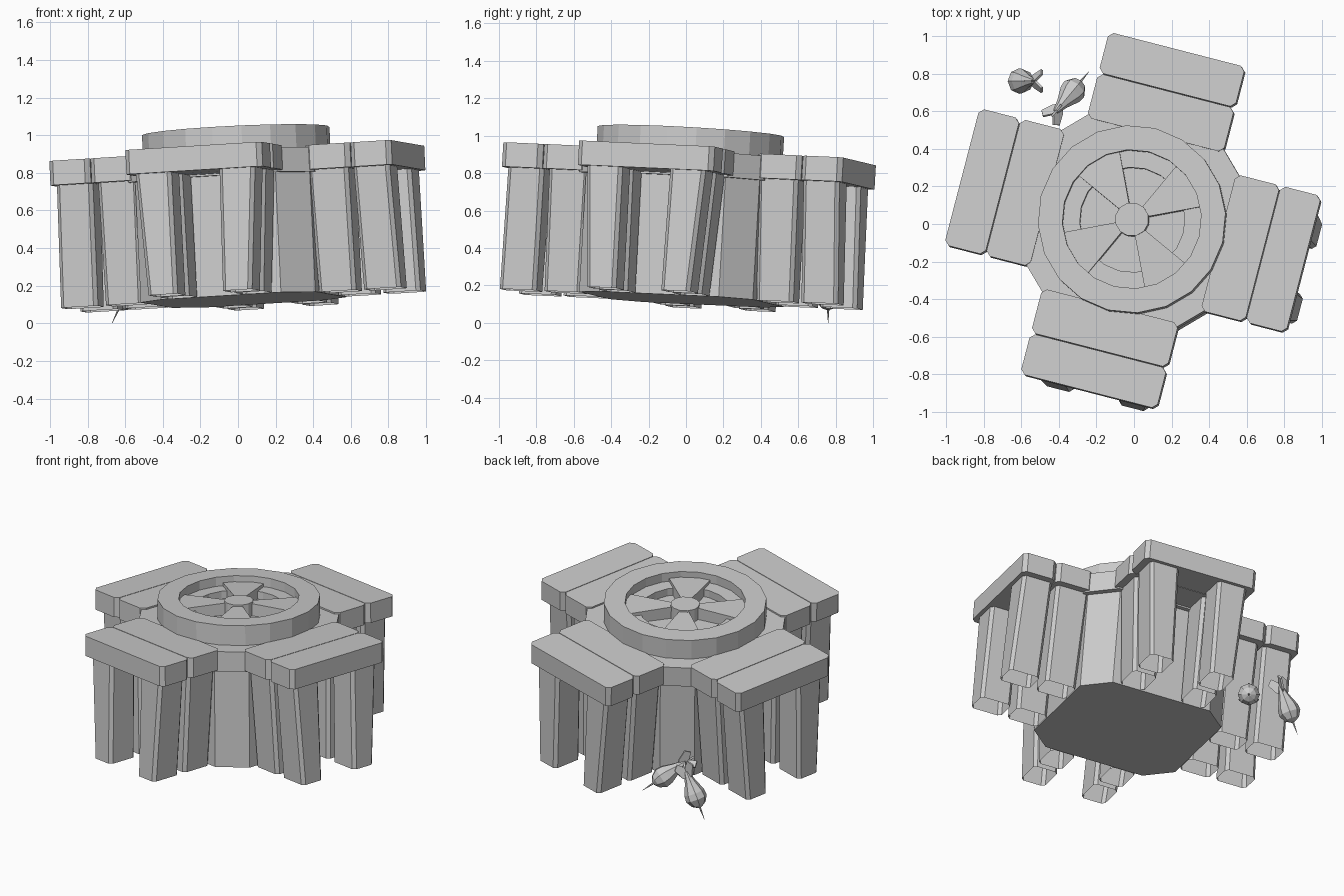
import bpy, bmesh
from math import sin, cos, pi, radians
from mathutils import Matrix, Vector

cube = bpy.data.objects.get("Cube")
if cube:
    bpy.data.objects.remove(cube)

grey = bpy.data.materials.new("light_grey")
grey.use_nodes = True
grey.diffuse_color = (0.6, 0.6, 0.6, 1)
grey.node_tree.nodes["Principled BSDF"].inputs["Base Color"].default_value = (0.6, 0.6, 0.6, 1)

# The table leans a little and is turned on its foot
up = Vector((-0.047, 0.057, 1)).normalized()
lean = Vector((0, 0, 1)).rotation_difference(up).to_matrix().to_4x4()
TABLE = Matrix.Translation((0.03, -0.025, 0.125)) @ lean @ Matrix.Rotation(radians(-14.5), 4, "Z")


def loft(name, rings, matrix, open_bottom=False):
    """Skin a stack of equal-length point rings and cap the ends."""
    bm = bmesh.new()
    loops = [[bm.verts.new(p) for p in ring] for ring in rings]
    for a, b in zip(loops, loops[1:]):
        for i in range(len(a)):
            j = (i + 1) % len(a)
            bm.faces.new((a[i], a[j], b[j], b[i]))
    if not open_bottom:
        bm.faces.new(loops[0])
    bm.faces.new(loops[-1])
    bmesh.ops.recalc_face_normals(bm, faces=bm.faces)
    mesh = bpy.data.meshes.new(name)
    bm.to_mesh(mesh)
    bm.free()
    mesh.materials.append(grey)
    obj = bpy.data.objects.new(name, mesh)
    bpy.context.collection.objects.link(obj)
    obj.matrix_world = matrix


def circle(r, z, n):
    return [(r * cos(2 * pi * i / n), r * sin(2 * pi * i / n), z) for i in range(n)]


def lathe(name, profile, n, matrix):
    loft(name, [circle(r, z, n) for r, z in profile], matrix)


def cut_rect(x0, x1, y0, y1, z, c):
    """Rectangle with its four corners cut off by c."""
    return [(x0 + c, y0, z), (x1 - c, y0, z), (x1, y0 + c, z), (x1, y1 - c, z),
            (x1 - c, y1, z), (x0 + c, y1, z), (x0, y1 - c, z), (x0, y0 + c, z)]


def prism(name, a, c, z0, z1):
    loft(name, [cut_rect(-a, a, -a, a, z, c) for z in (z0, z1)], TABLE)


# Central pedestal and its overhanging top
prism("pedestal", 0.48, 0.15, 0, 0.66)
prism("pedestal_top", 0.51, 0.16, 0.64, 0.77)

# Round rim with a ledge and a sunken floor
lathe("round_rim", [(0.5, 0.765), (0.5, 0.9), (0.37, 0.9), (0.37, 0.84),
                    (0.28, 0.84), (0.28, 0.79), (0.02, 0.79)], 20, TABLE)
lathe("hub", [(0.09, 0.78), (0.09, 0.88)], 12, TABLE)


def sector(z_in, z_out, half):
    arc = [half * (k / 2 - 1) for k in range(5)]
    outer = [(0.375 * cos(t), 0.375 * sin(t), z_out) for t in arc]
    inner = [(0.07 * cos(t), 0.07 * sin(t), z_in) for t in reversed(arc)]
    return outer + inner


for k in range(4):
    turn = TABLE @ Matrix.Rotation(radians(45 + 90 * k), 4, "Z")
    loft(f"spoke_{k + 1}", [sector(0.78, 0.78, radians(20)), sector(0.87, 0.86, radians(20))], turn)

# Four benches, each of two planks on four hollow tapering legs
for k, side in enumerate(("left", "back", "right", "front")):
    turn = TABLE @ Matrix.Rotation(k * pi / 2, 4, "Z")
    for row, r0, r1, splay in (("inner", 0.47, 0.713, 0), ("outer", 0.717, 0.94, 0.02)):
        loft(f"{side}_{row}_plank",
             [cut_rect(r0, r1, -0.375, 0.375, z, 0.025) for z in (0.65, 0.78)], turn)
        for tag, s in (("a", 0.23), ("b", -0.23)):
            top = cut_rect(r0, r1 - 0.025, s - 0.098, s + 0.098, 0.66, 0.02)
            foot = cut_rect(r0 + 0.015, r1 - 0.025 + splay, s * 0.89 - 0.08, s * 0.89 + 0.08, 0, 0.02)
            loft(f"{side}_{row}_leg_{tag}", [foot, top], turn, open_bottom=True)


# Two darts lying by the benches
def dart(name, tip, tail):
    tip, axis = Vector(tip), Vector(tail) - Vector(tip)
    frame = Matrix.Translation(tip) @ axis.to_track_quat("Z", "Y").to_matrix().to_4x4()
    lathe(name + "_spike", [(0.001, 0), (0.008, 0.1)], 6, frame)
    lathe(name + "_body", [(0.012, 0.08), (0.045, 0.1), (0.068, 0.14), (0.064, 0.18),
                           (0.035, 0.25), (0.014, 0.32)], 8, frame)
    # Leaf-shaped flights
    leaf = [(0, 0.26), (0.04, 0.29), (0.07, 0.35), (0.04, 0.38), (0, 0.34)]
    for k in range(3):
        turn = frame @ Matrix.Rotation(radians(120 * k - 30), 4, "Z")
        loft(f"{name}_flight_{k + 1}", [[(x, y, z) for x, z in leaf] for y in (-0.006, 0.006)], turn)


dart("dart_one", (-0.67, 0.76, 0), (-0.5, 0.76, 0.36))
dart("dart_two", (-0.24, 0.81, 0.1), (-0.44, 0.57, 0.28))
